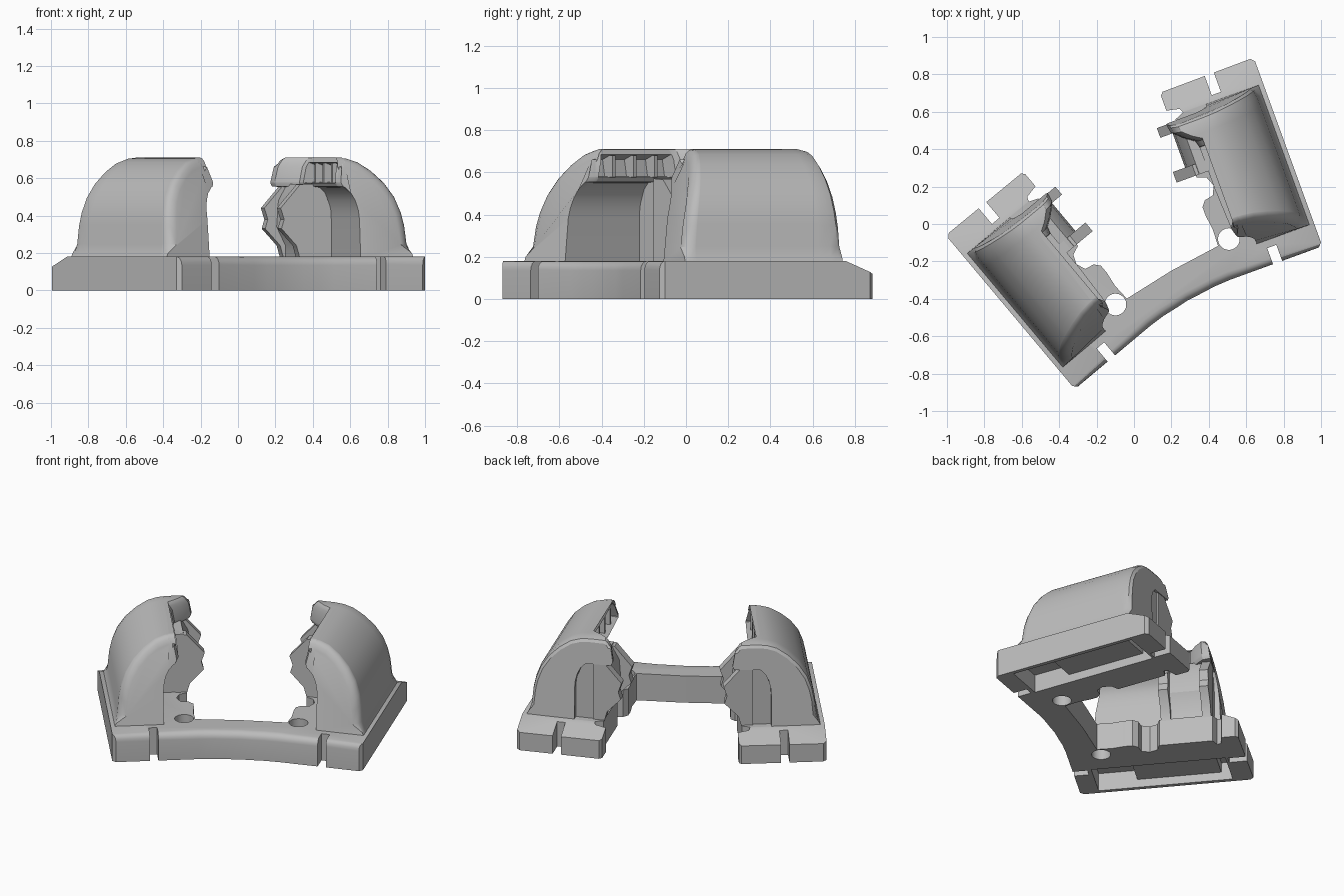
import bpy, bmesh, math
from mathutils import Matrix, Vector

old = bpy.data.objects.get("Cube")
if old:
    bpy.data.objects.remove(old, do_unlink=True)

# Single grey plastic
grey = bpy.data.materials.new("plain grey")
grey.diffuse_color = (0.5, 0.5, 0.5, 1)
grey.use_nodes = True
grey.node_tree.nodes["Principled BSDF"].inputs["Base Color"].default_value = (0.5, 0.5, 0.5, 1)

# Leg space: u outward, v backward. The left leg mirrors across a slanted axis.
RIGHT = Matrix.Rotation(math.radians(20), 4, 'Z')
AXIS = Matrix.Rotation(math.radians(30), 4, 'Z') @ Matrix.Translation((0.0488, 0, 0))
LEFT = AXIS @ Matrix.Diagonal((-1, 1, 1, 1)) @ AXIS.inverted() @ RIGHT
SIDES = {"right": RIGHT, "left": LEFT}


def finish(name, bm):
    bmesh.ops.recalc_face_normals(bm, faces=bm.faces)
    mesh = bpy.data.meshes.new(name)
    bm.to_mesh(mesh)
    bm.free()
    obj = bpy.data.objects.new(name, mesh)
    bpy.context.collection.objects.link(obj)
    mesh.materials.append(grey)
    return obj


def loft(name, sections, matrix=Matrix()):
    """Skin closed rings of equal length and cap both ends."""
    bm = bmesh.new()
    rings = [[bm.verts.new(matrix @ Vector(p)) for p in s] for s in sections]
    n = len(rings[0])
    for a, b in zip(rings, rings[1:]):
        for i in range(n):
            j = (i + 1) % n
            bm.faces.new((a[i], a[j], b[j], b[i]))
    bm.faces.new(rings[0])
    bm.faces.new(rings[-1])
    return finish(name, bm)


def along_v(name, uz, v0, v1, matrix):
    return loft(name, [[(u, v, z) for u, z in uz] for v in (v0, v1)], matrix)


def box(name, u0, u1, v0, v1, z0, z1, matrix):
    return along_v(name, [(u0, z0), (u1, z0), (u1, z1), (u0, z1)], v0, v1, matrix)


def cut(obj, cutter):
    mod = obj.modifiers.new("cut", 'BOOLEAN')
    mod.operation, mod.solver, mod.object = 'DIFFERENCE', 'EXACT', cutter
    cutter.hide_render = True
    graph = bpy.context.evaluated_depsgraph_get()
    mesh = bpy.data.meshes.new_from_object(obj.evaluated_get(graph))
    obj.modifiers.clear()
    obj.data = mesh
    bpy.data.objects.remove(cutter, do_unlink=True)


# Base: two feet joined by a curved bridge, outline of one half then mirrored
half = [(.1346, -.481), (.204, -.473), (.29, -.461), (.38, -.456), (.885, -.456),
        (.906, -.435), (.906, .597), (.885, .617), (.385, .612), (.37, .595),
        (.37, .51), (.44, .495), (.45, .47), (.4, .45), (.4, .12), (.45, .1),
        (.47, .05), (.45, 0), (.4, -.01), (.375, -.04), (.375, -.09),
        (.386, -.17), (.382, -.264), (.1025, -.303)]
outline = [RIGHT @ Vector((u, v, 0)) for u, v in half]
outline += [LEFT @ Vector((u, v, 0)) for u, v in reversed(half[1:-1])]
TOP = 0.18
base = loft("base_with_bridge", [[(p.x, p.y, z) for p in outline] for z in (0, TOP)])

# Rounded front top edge
bm = bmesh.new()
bm.from_mesh(base.data)
count = len(outline)
front = {(i % count) + count for i in range(-4, 5)}
bm.verts.ensure_lookup_table()
edges = [e for e in bm.edges if all(v.index in front for v in e.verts)]
bmesh.ops.bevel(bm, geom=edges, offset=0.045, segments=4, profile=0.5, affect='EDGES')
bm.to_mesh(base.data)
bm.free()

# Slots, holes, rear slopes and stepped underside pockets
for m in SIDES.values():
    slope = [(.47, TOP + .002), (.64, .11), (.64, .3), (.47, .3)]
    cut(base, loft("cutter", [[(u, v, z) for v, z in slope] for u in (.3, 1)], m))
    cut(base, box("cutter", .625, .677, -.6, -.365, -.1, .3, m))
    cut(base, box("cutter", .626, .678, .505, .7, -.1, .3, m))
    for v0, v1, depth in ((-.34, -.1, .12), (-.11, .43, .055), (.42, .49, .12)):
        cut(base, box("cutter", .62, .88, v0, v1, -.1, depth, m))
    ring = [(.449 + .058 * math.cos(a * math.pi / 16), -.249 + .058 * math.sin(a * math.pi / 16))
            for a in range(32)]
    cut(base, loft("cutter", [[(u, v, z) for u, v in ring] for z in (-.1, .3)], m))

# Shell: curved outer wall, arched tunnel on the inner side, widened rear lip
OUTER = [(.885, .17), (.87, .2), (.86, .25), (.85, .35), (.835, .42), (.805, .5),
         (.755, .575), (.69, .638), (.62, .685), (.56, .704), (.5, .71)]
TUNNEL = [(.545, .52), (.565, .48), (.577, .43), (.58, .38), (.58, .17)]
# Position along the shell, inner edge, recess depth, edge rounding
STATIONS = [(0, .495, 0, .05), (.02, .49, 0, .022), (.045, .485, 0, .006),
            (.07, .48, 0, 0), (.075, .48, .08, 0), (.4, .47, .08, 0),
            (.745, .47, .08, 0), (.75, .47, 0, 0), (.8, .46, 0, 0), (.86, .4, 0, 0),
            (.93, .352, 0, 0), (.98, .345, 0, .008), (1, .345, 0, .025)]


def shell_section(s, inner, depth, rounding):
    lip = [(inner + .055, .71), (inner + .04, .7), (inner + .03, .685),
           (inner + .015 + depth, .66), (inner + depth, .58), (inner, .575),
           (inner + .01, .555), (.515, .55)]
    ring = []
    for i, (u, z) in enumerate(OUTER + lip + TUNNEL):
        t = ((z - .17) / .54) ** 2
        v0, v1 = -.325 + .13 * t, .47 - .05 * t
        # Pull the outer skin inward near the ends for a rounded rim
        if 1 < i < len(OUTER) + 3:
            pull = (Vector((.45, .2)) - Vector((u, z))).normalized() * rounding
            u, z = u + pull.x, z + pull.y
        ring.append((u, v0 + (v1 - v0) * s, z))
    return ring


# Inner latch: block in the tunnel with two zigzag fins
BLOCK = [(.585, .17), (.585, .42), (.53, .56), (.42, .57), (.37, .48), (.36, .34),
         (.41, .24), (.41, .17)]
FIN = [(.47, .57), (.4, .565), (.29, .44), (.31, .38), (.295, .33), (.38, .24),
       (.4, .17), (.47, .17)]

for side, m in SIDES.items():
    loft(side + "_shell", [shell_section(*s) for s in STATIONS], m)
    along_v(side + "_latch_block", BLOCK, .135, .43, m)
    along_v(side + "_front_fin", FIN, .13, .19, m)
    along_v(side + "_rear_fin", FIN, .385, .44, m)
    for i, v in enumerate((-.1, .03, .16)):
        box(f"{side}_rib_{i + 1}", .5, .58, v, v + .02, .565, .68, m)

# Smooth curved surfaces, keep sharp edges
bpy.ops.object.select_all(action='DESELECT')
for obj in bpy.context.collection.objects:
    if obj.type == 'MESH':
        obj.select_set(True)
        bpy.context.view_layer.objects.active = obj
bpy.ops.object.shade_smooth_by_angle(angle=math.radians(28))
